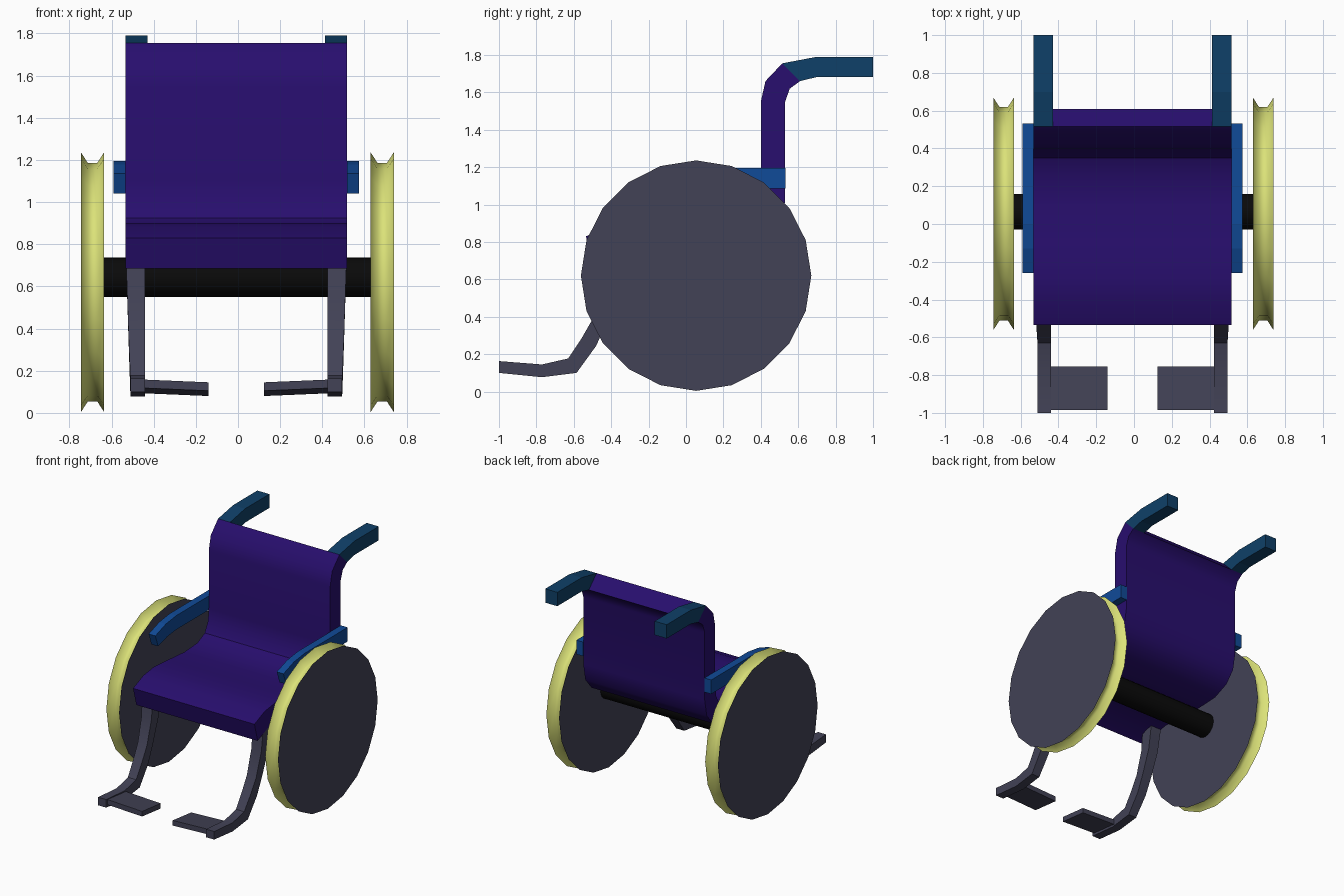
import bpy, bmesh, math

if "Cube" in bpy.data.objects:
    bpy.data.objects.remove(bpy.data.objects["Cube"])

CX = -0.008  # centre line of the frame


def material(name, rgb):
    m = bpy.data.materials.new(name)
    m.diffuse_color = (*rgb, 1)
    m.use_nodes = True
    m.node_tree.nodes["Principled BSDF"].inputs["Base Color"].default_value = m.diffuse_color
    return m


PURPLE = material("purple fabric", (0.021, 0.0044, 0.156))
TEAL = material("teal grip", (0.0048, 0.051, 0.138))
BLUE = material("blue armrest", (0.0052, 0.069, 0.314))
GREY = material("slate grey", (0.0545, 0.0545, 0.093))
YELLOW = material("pale yellow", (0.71, 0.76, 0.19))
BLACK = material("black", (0.003, 0.003, 0.003))


def finish(name, bm, mats, smooth=None):
    bmesh.ops.recalc_face_normals(bm, faces=bm.faces)
    me = bpy.data.meshes.new(name)
    bm.to_mesh(me)
    bm.free()
    for m in mats:
        me.materials.append(m)
    ob = bpy.data.objects.new(name, me)
    bpy.context.collection.objects.link(ob)
    if smooth:
        bpy.ops.object.select_all(action='DESELECT')
        ob.select_set(True)
        bpy.context.view_layer.objects.active = ob
        bpy.ops.object.shade_smooth_by_angle(angle=math.radians(smooth))
    return ob


def loft(name, rings, mats, smooth=None, cap_index=0):
    """Join closed rings of points into a capped solid."""
    bm = bmesh.new()
    vs = [[bm.verts.new(p) for p in r] for r in rings]
    n = len(vs[0])
    for a, b in zip(vs, vs[1:]):
        for i in range(n):
            j = (i + 1) % n
            bm.faces.new((a[i], a[j], b[j], b[i]))
    for cap in (vs[0], vs[-1]):
        bm.faces.new(cap).material_index = cap_index
    return finish(name, bm, mats, smooth)


def band(name, upper, lower, xs, mat, smooth=None):
    """Bar with side profile between two (y, z) lines; xs = x range per station."""
    if not isinstance(xs, list):
        xs = [xs] * len(upper)
    rings = [[(CX + a, *u), (CX + b, *u), (CX + b, *l), (CX + a, *l)]
             for u, l, (a, b) in zip(upper, lower, xs)]
    return loft(name, rings, [mat], smooth)


# Seat and backrest in one curved sheet
band("seat",
     [(-0.535, 0.83), (-0.41, 0.882), (-0.28, 0.9), (-0.1, 0.888), (0.1, 0.872),
      (0.26, 0.882), (0.35, 0.925), (0.39, 1.0), (0.4, 1.1), (0.4, 1.55),
      (0.425, 1.66), (0.515, 1.755)],
     [(-0.495, 0.685), (-0.38, 0.735), (-0.27, 0.755), (-0.1, 0.745), (0.1, 0.735),
      (0.3, 0.745), (0.43, 0.8), (0.505, 0.89), (0.53, 1.02), (0.53, 1.55),
      (0.555, 1.62), (0.61, 1.66)],
     (-0.525, 0.525), PURPLE, 35)

# Axle
bm = bmesh.new()
bmesh.ops.create_cone(bm, cap_ends=True, segments=20, radius1=0.093, radius2=0.093, depth=1.27)
for v in bm.verts:
    v.co = (v.co.z - 0.003, v.co.y + 0.065, v.co.x + 0.643)
finish("axle", bm, [BLACK], 35)

for side, s in (("left", -1), ("right", 1)):
    # Wheel: grooved yellow rim with flat grey discs
    rings = [[(s * 0.687 - 0.003 + dx,
               0.054 + r * math.sin(k * math.pi / 10),
               0.62 + r * math.cos(k * math.pi / 10)) for k in range(20)]
             for dx, r in ((-0.055, 0.616), (-0.022, 0.565), (0.022, 0.565), (0.055, 0.616))]
    loft(side + "_wheel", rings, [YELLOW, GREY], 65, cap_index=1)

    # Push handle
    band(side + "_handle",
         [(0.515, 1.755), (0.70, 1.79), (1.0, 1.79)],
         [(0.61, 1.66), (0.70, 1.682), (1.0, 1.682)],
         (s * 0.421, s * 0.525), TEAL)

    # Armrest
    band(side + "_armrest",
         [(-0.26, 1.135), (-0.13, 1.178), (0.0, 1.195), (0.533, 1.195)],
         [(-0.225, 1.04), (-0.11, 1.073), (0.0, 1.085), (0.533, 1.085)],
         (s * 0.525, s * 0.583), BLUE)

    # Leg support, bent forward at the foot
    band(side + "_leg_support",
         [(-0.425, 0.75), (-0.44, 0.58), (-0.495, 0.395), (-0.555, 0.29),
          (-0.63, 0.177), (-0.77, 0.145), (-1.0, 0.163)],
         [(-0.325, 0.75), (-0.355, 0.56), (-0.425, 0.37), (-0.48, 0.245),
          (-0.585, 0.10), (-0.77, 0.077), (-1.0, 0.10)],
         [(s * 0.432, s * x) for x in (0.524, 0.518, 0.512, 0.508, 0.503, 0.502, 0.502)],
         GREY, 20)

    # Foot plate, tilted slightly inwards and backwards
    rings = [[(CX + s * x, -0.985, z + 0.145), (CX + s * x, -0.755, z + 0.12),
              (CX + s * x, -0.755, z + 0.08), (CX + s * x, -0.985, z + 0.105)]
             for x, z in ((0.132, 0), (0.44, 0.013))]
    loft(side + "_foot_plate", rings, [GREY])
